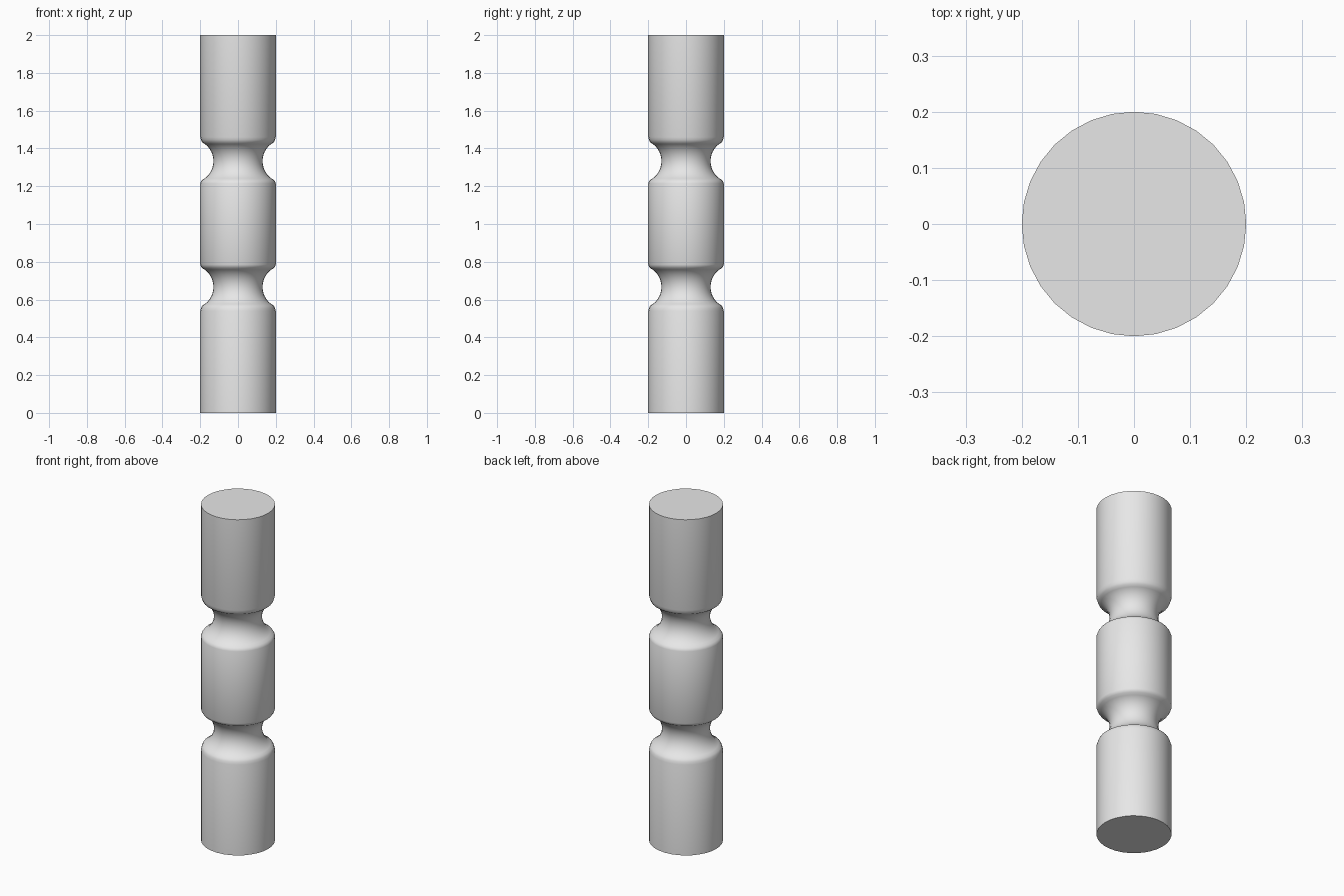
import bpy, bmesh, math
from mathutils import Vector

cube = bpy.data.objects.get("Cube")
if cube:
    bpy.data.objects.remove(cube, do_unlink=True)

RADIUS, HEIGHT, SIDES = 0.2, 2.0, 32
GROOVE_Z = 0.667            # lower groove height; the upper one mirrors it
ARC_R, ARC_CENTRE = 0.113, 0.243
ARC_STEPS = 14

# Plain grey material
grey = bpy.data.materials.new("light_grey")
grey.use_nodes = True
colour = (0.8, 0.8, 0.8, 1)
grey.diffuse_color = colour
grey.node_tree.nodes["Principled BSDF"].inputs["Base Color"].default_value = colour

# Lower half of the outline: wall, softened lip, concave groove, tighter lip
half = [(RADIUS, 0), (RADIUS, GROOVE_Z - 0.127), (0.1955, GROOVE_Z - 0.112)]
limit = math.asin(0.1 / ARC_R)
for i in range(ARC_STEPS + 1):
    a = limit * (2 * i / ARC_STEPS - 1)
    half.append((ARC_CENTRE - ARC_R * math.cos(a), GROOVE_Z + ARC_R * math.sin(a)))
half += [(0.1965, GROOVE_Z + 0.109), (RADIUS, GROOVE_Z + 0.118)]

# Mirror the outline about the middle height
outline = half + [(r, HEIGHT - z) for r, z in reversed(half)]

# Turn the outline around the vertical axis and close both ends
bm = bmesh.new()
verts = [bm.verts.new((r, 0, z)) for r, z in outline]
edges = [bm.edges.new(pair) for pair in zip(verts, verts[1:])]
bmesh.ops.spin(bm, geom=verts + edges, cent=Vector((0, 0, 0)), axis=Vector((0, 0, 1)),
               angle=math.tau, steps=SIDES)
bmesh.ops.remove_doubles(bm, verts=bm.verts, dist=0.0005)
bmesh.ops.holes_fill(bm, edges=[e for e in bm.edges if e.is_boundary], sides=SIDES)
bmesh.ops.recalc_face_normals(bm, faces=bm.faces)

mesh = bpy.data.meshes.new("grooved_post")
bm.to_mesh(mesh)
bm.free()
mesh.materials.append(grey)
post = bpy.data.objects.new("grooved_post", mesh)
bpy.context.collection.objects.link(post)

# Smooth sides, crisp end edges
bpy.ops.object.select_all(action='DESELECT')
post.select_set(True)
bpy.context.view_layer.objects.active = post
bpy.ops.object.shade_smooth_by_angle(angle=math.radians(40))
